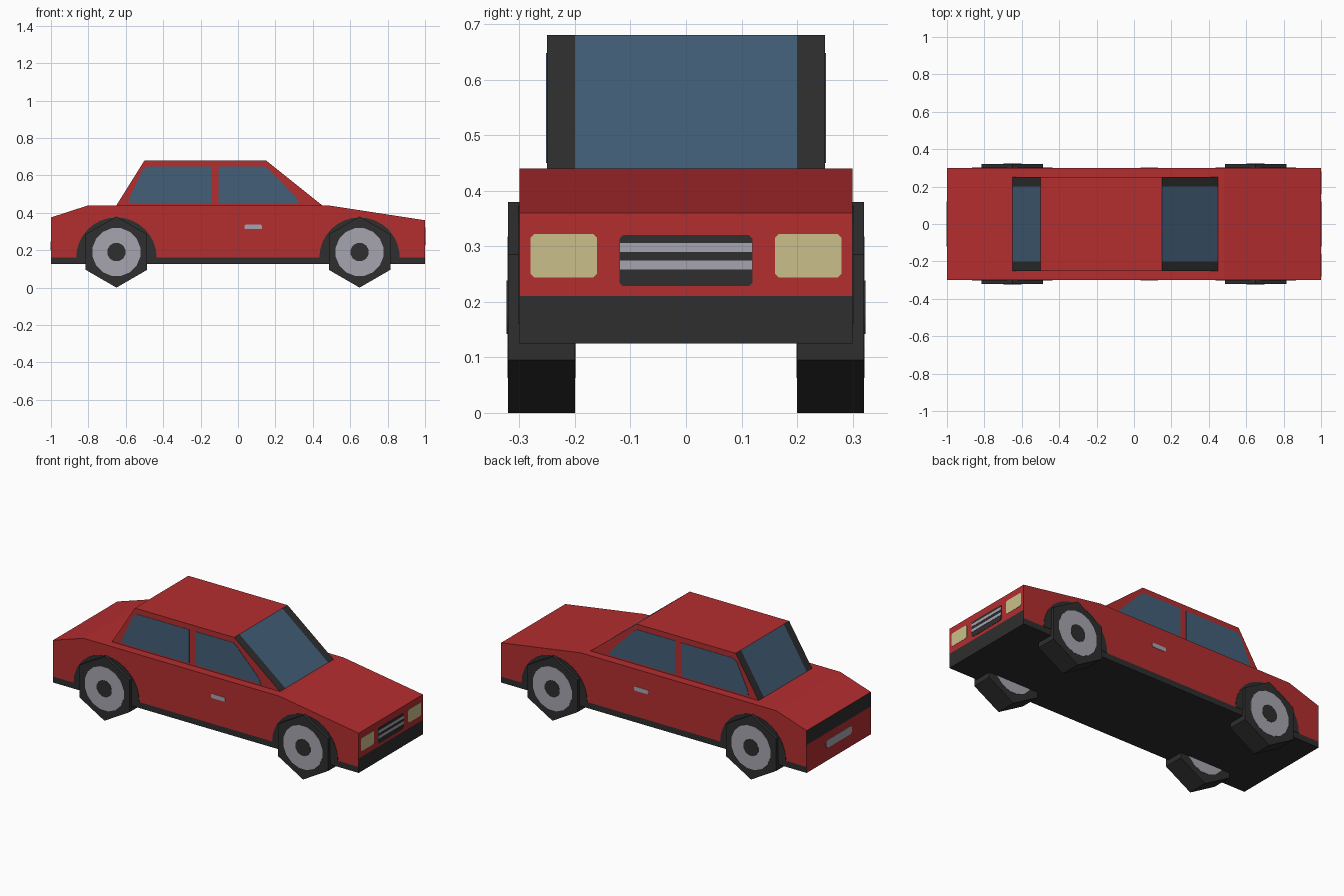
import bpy, bmesh, math
from mathutils import Vector

if "Cube" in bpy.data.objects:
    bpy.data.objects.remove(bpy.data.objects["Cube"])


def material(name, rgb):
    lin = [((c / 255 + 0.055) / 1.055) ** 2.4 for c in rgb]
    m = bpy.data.materials.new(name)
    m.diffuse_color = (*lin, 1)
    m.use_nodes = True
    m.node_tree.nodes["Principled BSDF"].inputs["Base Color"].default_value = m.diffuse_color
    return m


RED = material("red paint", (180, 45, 47))
DARK = material("dark rubber", (46, 46, 46))
GLASS = material("blue glass", (67, 95, 120))
SILVER = material("silver trim", (166, 165, 175))
CREAM = material("cream lamp", (203, 191, 139))


def prism(name, pts, axis, lo, hi, mats, cuts=(), rule=None):
    """Extrude a 2D outline along x or y; optionally cut it and colour faces by a rule."""
    def place(a, b, d):
        return Vector((a, d, b)) if axis == "y" else Vector((d, a, b))
    bm = bmesh.new()
    face = bm.faces.new([bm.verts.new(place(a, b, lo)) for a, b in pts])
    ext = bmesh.ops.extrude_face_region(bm, geom=[face], use_keep_orig=True)
    moved = [v for v in ext["geom"] if isinstance(v, bmesh.types.BMVert)]
    bmesh.ops.translate(bm, verts=moved, vec=place(0, 0, hi - lo))
    for co, no in cuts:
        bmesh.ops.bisect_plane(bm, geom=bm.verts[:] + bm.edges[:] + bm.faces[:],
                               plane_co=co, plane_no=no)
    bmesh.ops.recalc_face_normals(bm, faces=bm.faces)
    bm.normal_update()
    if rule:
        for f in bm.faces:
            f.material_index = rule(f.normal, f.calc_center_median())
    me = bpy.data.meshes.new(name)
    bm.to_mesh(me)
    bm.free()
    for m in mats:
        me.materials.append(m)
    ob = bpy.data.objects.new(name, me)
    bpy.context.collection.objects.link(ob)
    return ob


def ring(cx, cz, r, n, start=0.0, sweep=math.tau):
    """Points on a circle, or on an arc when the sweep is less than a full turn."""
    steps = n if sweep == math.tau else n - 1
    return [(cx + r * math.cos(start + sweep * i / steps),
             cz + r * math.sin(start + sweep * i / steps)) for i in range(n)]


def chamfered(a0, a1, b0, b1, c):
    return [(a0 + c, b0), (a1 - c, b0), (a1, b0 + c), (a1, b1 - c),
            (a1 - c, b1), (a0 + c, b1), (a0, b1 - c), (a0, b0 + c)]


# Lower body: dark sills, front bumper, rear band and underside
def body_rule(n, c):
    if n.z < -0.5:
        return 1
    if abs(n.y) > 0.5:
        return int(c.z < 0.16)
    if n.x > 0.9:
        return int(c.z < 0.21)
    if n.x < -0.9 and abs(n.z) < 0.1:
        return int(c.z > 0.29)
    return 0


prism("body", [(-1, 0.125), (1, 0.125), (1, 0.36), (0.48, 0.44), (-0.8, 0.44), (-1, 0.375)],
      "y", -0.3, 0.3, [RED, DARK],
      [((0, 0, z), (0, 0, 1)) for z in (0.16, 0.21, 0.29)], body_rule)


# Cabin: windscreen and rear window between dark pillars
def cabin_rule(n, c):
    if abs(n.x) < 0.3:
        return 0
    return 2 if abs(c.y) < 0.2 else 1


prism("cabin", [(-0.65, 0.44), (0.45, 0.44), (0.15, 0.68), (-0.5, 0.68)],
      "y", -0.25, 0.25, [RED, DARK, GLASS],
      [((0, y, 0), (0, 1, 0)) for y in (-0.2, 0.2)], cabin_rule)

# Details on both sides
rear_window = [(-0.585, 0.45), (-0.143, 0.45), (-0.143, 0.648), (-0.485, 0.648), (-0.51, 0.63),
               (-0.58, 0.48)]
front_window = [(-0.103, 0.45), (0.325, 0.45), (0.315, 0.48), (0.165, 0.635), (0.145, 0.648),
                (-0.103, 0.648)]
for side, s in (("near", -1), ("far", 1)):
    def plate(name, pts, y, t, mat):
        prism(f"{side}_{name}", pts, "y", s * (y - 0.002), s * (y + t), [mat])

    plate("rear_side_window", rear_window, 0.25, 0.002, GLASS)
    plate("front_side_window", front_window, 0.25, 0.002, GLASS)
    plate("door_handle", chamfered(0.035, 0.128, 0.312, 0.337, 0.006), 0.3, 0.002, SILVER)

    for end, x in (("rear", -0.65), ("front", 0.65)):
        plate(f"{end}_wheel_arch", ring(x, 0.16, 0.215, 17, 0, math.pi), 0.3, 0.002, DARK)
        # Six-sided tyre with a hubcap on both faces
        prism(f"{side}_{end}_tyre", ring(x, 0.19, 0.19, 6, math.pi / 2),
              "y", s * 0.2, s * 0.32, [DARK])
        for face, y, d in (("outer", 0.32, 1), ("inner", 0.2, -1)):
            prism(f"{side}_{end}_{face}_hubcap", ring(x, 0.19, 0.13, 16, math.pi / 16),
                  "y", s * (y - d * 0.002), s * (y + d * 0.0015), [SILVER])
            prism(f"{side}_{end}_{face}_hub_centre", ring(x, 0.19, 0.05, 12, math.pi / 12),
                  "y", s * (y - d * 0.002), s * (y + d * 0.003), [DARK])

    # Headlights
    a, b = sorted((s * 0.16, s * 0.28))
    prism(f"{side}_headlight", chamfered(a, b, 0.244, 0.322, 0.007),
          "x", 0.998, 1.0015, [CREAM])

# Grille with two bright bars
prism("grille", chamfered(-0.12, 0.12, 0.228, 0.32, 0.007), "x", 0.998, 1.0015, [DARK])
for i, z in enumerate((0.258, 0.29)):
    prism(f"grille_bar_{i + 1}", [(-0.119, z), (0.119, z), (0.119, z + 0.016), (-0.119, z + 0.016)],
          "x", 0.998, 1.003, [SILVER])

# Rear plate
prism("rear_plate", chamfered(-0.12, 0.12, 0.2, 0.247, 0.012), "x", -1.003, -0.998, [SILVER])
